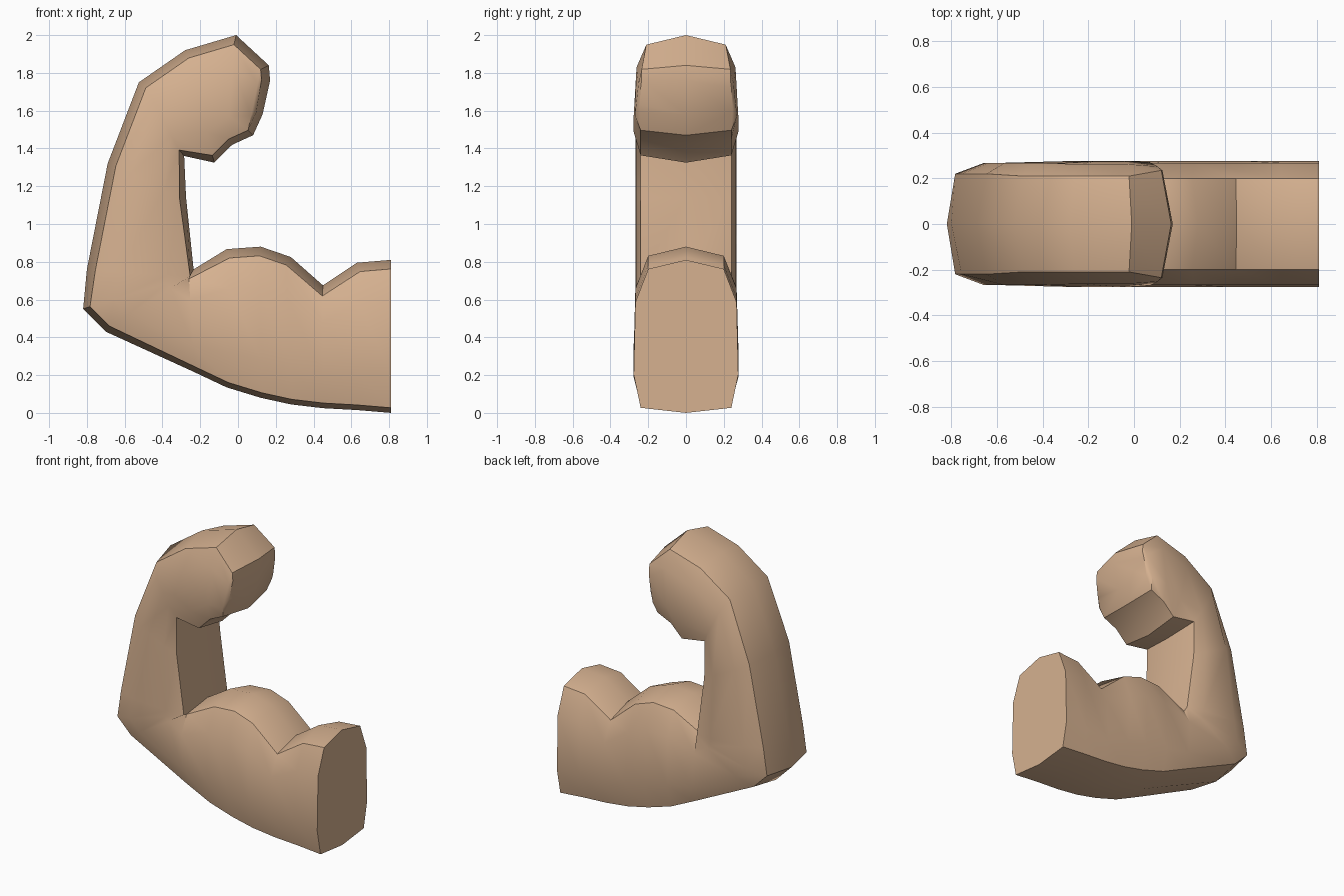
import bpy, bmesh
from mathutils import Vector

if "Cube" in bpy.data.objects:
    bpy.data.objects.remove(bpy.data.objects["Cube"])

# Stations run shoulder -> elbow -> fist in the XZ plane.
# INNER = biceps / crook side ridge, OUTER = triceps / knuckle side ridge.
CROOK = (-.235, .76)
INNER = [(.81, .81), (.63, .795), (.45, .675), (.28, .825), (.12, .88), (-.06, .867),
         CROOK, CROOK, CROOK, CROOK,
         (-.275, 1.14), (-.285, 1.36), (-.125, 1.325), (-.03, 1.42), (.08, 1.47), (.13, 1.58)]
OUTER = [(.81, 0), (.63, .015), (.45, .025), (.28, .045), (.12, .08), (-.06, .135),
         (-.24, .22), (-.70, .43), (-.82, .55), (-.80, .76),
         (-.69, 1.32), (-.525, 1.75), (-.28, 1.92), (-.01, 2.0), (.163, 1.84), (.17, 1.76)]
N = len(INNER)


def inset_map(path):
    """Inward direction for each point of the silhouette."""
    pts = []
    for p in path:
        if not pts or p != pts[-1]:
            pts.append(p)
    res = {}
    for i, p in enumerate(pts):
        normals = []
        for j in (i - 1, i):
            if 0 <= j < len(pts) - 1:
                d = (Vector(pts[j + 1]) - Vector(pts[j])).normalized()
                normals.append(Vector((-d.y, d.x)))
        n = sum(normals, Vector((0, 0))).normalized()
        res[p] = n / max(n.dot(normals[0]), .85)
    return res


inward = inset_map(INNER + OUTER[::-1])


def ring(i):
    """Ten-sided section: ridge, rim and two side points per half."""
    a, b = Vector(INNER[i]), Vector(OUTER[i])
    upper = i < 7
    ia = .048 if upper else .035
    ib = .027 if i < 7 else (.035 if i < 9 else .045)
    na, nb = inward[INNER[i]], inward[OUTER[i]]
    if i == 0:
        na, nb = Vector((0, -1)), Vector((0, 1))
    ae, be = a + na * ia, b + nb * ib
    last = i >= N - 1
    ya = .20 if upper else .24
    yb = .24 if i < 7 else (.22 if i < 11 else .21)
    ysa, ysb = .268, .277
    if 7 <= i < 12:
        ysa, ysb = .265, .268
    elif i >= 12:
        ysa, ysb = .277, .262
    if i == N - 2:
        ya, yb, ysa, ysb = .24, .235, .27, .252
    if last:
        ya, yb, ysa, ysb = .24, .235, .245, .24
    half = [(ae, ya), (ae.lerp(be, .24), ysa), (ae.lerp(be, .76), ysb), (be, yb)]
    pts = [(a.x, 0, a.y)] + [(p.x, y, p.y) for p, y in half]
    pts += [(b.x, 0, b.y)] + [(p.x, -y, p.y) for p, y in reversed(half)]
    return pts


# Flexed arm: loft the sections and close both ends
bm = bmesh.new()
rings = [[bm.verts.new(p) for p in ring(i)] for i in range(N)]
for r, s in zip(rings, rings[1:]):
    for k in range(10):
        m = (k + 1) % 10
        bm.faces.new((r[k], r[m], s[m], s[k]))
for r in (rings[0], rings[-1]):
    bm.faces.new(r[:6])
    bm.faces.new(r[5:] + r[:1])
bmesh.ops.remove_doubles(bm, verts=bm.verts, dist=.0005)
bmesh.ops.recalc_face_normals(bm, faces=bm.faces)
mesh = bpy.data.meshes.new("flexed_arm")
bm.to_mesh(mesh)
bm.free()

skin = bpy.data.materials.new("tan skin")
skin.diffuse_color = (.67, .44, .28, 1)
skin.use_nodes = True
skin.node_tree.nodes["Principled BSDF"].inputs["Base Color"].default_value = skin.diffuse_color
mesh.materials.append(skin)
arm = bpy.data.objects.new("flexed_arm", mesh)
bpy.context.collection.objects.link(arm)

# Smooth muscles with crisp rims
bpy.context.view_layer.objects.active = arm
arm.select_set(True)
bpy.ops.object.shade_smooth_by_angle(angle=.62)
